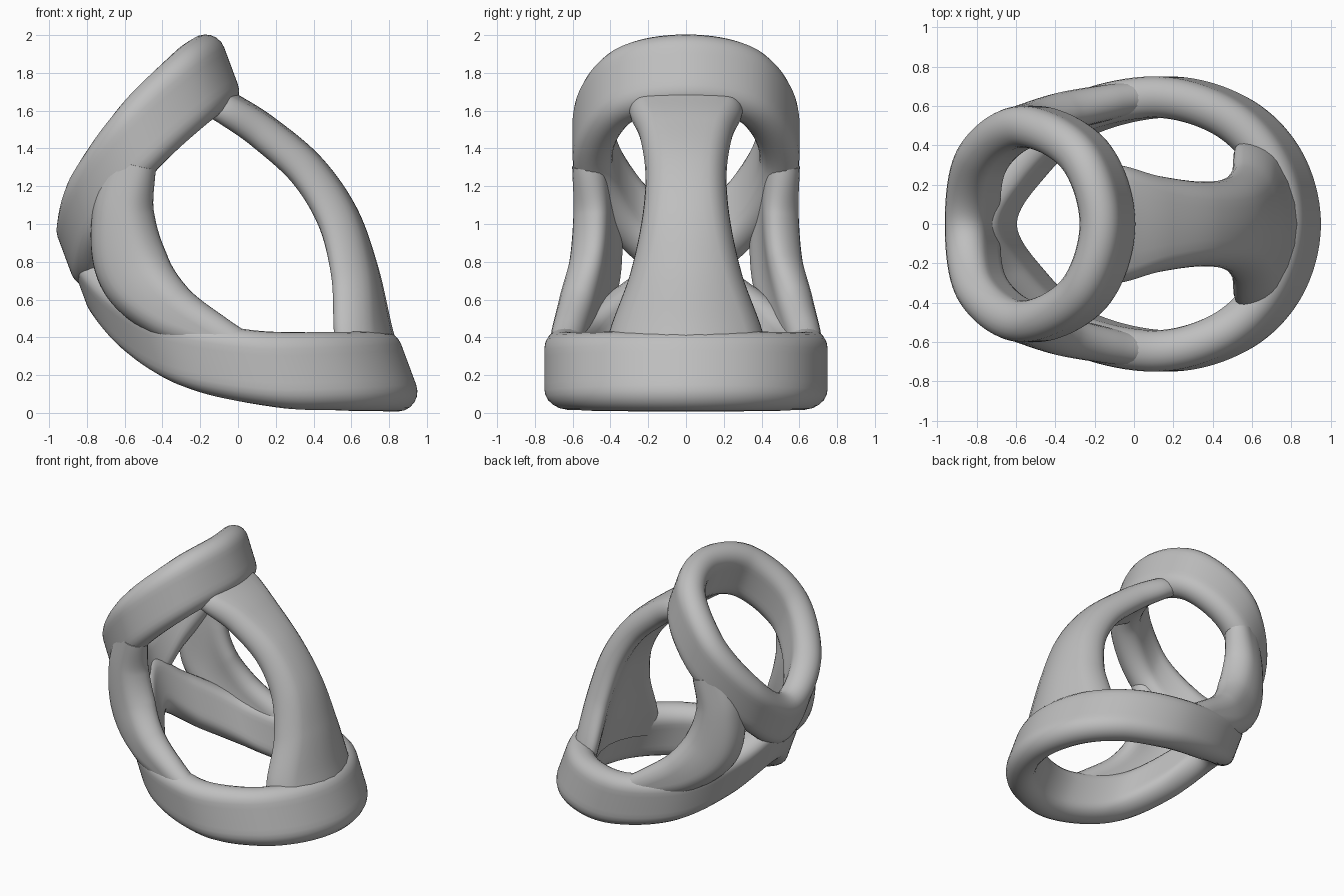
import bpy, bmesh, math
from mathutils import Vector

cube = bpy.data.objects.get("Cube")
if cube:
    bpy.data.objects.remove(cube, do_unlink=True)

grey = bpy.data.materials.new("plain_grey")
grey.use_nodes = True
colour = (0.52, 0.52, 0.52, 1)
grey.diffuse_color = colour
grey.node_tree.nodes["Principled BSDF"].inputs["Base Color"].default_value = colour


def spline(points, loop):
    """Smooth path through rows of x, y, z, half width, half thickness, sag."""
    pts = [Vector(p) for p in points]

    def phantom(end, nxt):
        if loop:
            v = nxt.copy()
            v[1] = -v[1]
            return v
        return 2 * end - nxt

    pts = [phantom(pts[0], pts[1])] + pts + [phantom(pts[-1], pts[-2])]
    out, steps = [], 14
    for i in range(1, len(pts) - 2):
        a, b, c, d = pts[i - 1:i + 3]
        for s in range(steps):
            t = s / steps
            out.append(0.5 * (2 * b + (c - a) * t + (2 * a - 5 * b + 4 * c - d) * t ** 2
                              + (3 * b - a - 3 * c + d) * t ** 3))
    out.append(pts[-2])
    return out


def sweep(name, points, axis, axis_is_width=True, loop=False, mirror=False):
    """Sweep a round-edged strip along a path."""
    path = spline(points, loop)
    axis = Vector(axis).normalized()
    bm = bmesh.new()
    rings = []
    last = len(path) - 1
    for i, p in enumerate(path):
        tangent = (path[min(i + 1, last)] - path[max(i - 1, 0)]).to_3d().normalized()
        if loop and i in (0, last):
            tangent = Vector((0, 1 if i == 0 else -1, 0))
        if axis_is_width:
            width, normal = axis, tangent.cross(axis).normalized()
        else:
            width, normal = axis.cross(tangent).normalized(), axis
        half, r, sag = p[3], p[4], p[5]
        flat = half - r
        section = []
        for side in (1, -1):
            for k in range(11):
                ang = math.pi * (k / 10 - 0.5)
                section.append((side * (flat + r * math.cos(ang)), side * r * math.sin(ang)))
            for k in range(1, 6):
                section.append((side * flat * (1 - k / 3), side * r))
        ring = []
        for a, b in section:
            v = p.to_3d() + width * a + normal * (b - sag * (a / half) ** 2)
            if loop:
                v.y = max(v.y, 0) if i not in (0, last) else 0
            ring.append(bm.verts.new(v))
        rings.append(ring)
    n = len(rings[0])
    for r0, r1 in zip(rings, rings[1:]):
        for j in range(n):
            bm.faces.new((r0[j], r0[(j + 1) % n], r1[(j + 1) % n], r1[j]))
    if not loop:
        bm.faces.new(rings[0])
        bm.faces.new(rings[-1])
    bmesh.ops.remove_doubles(bm, verts=bm.verts, dist=0.0005)
    bmesh.ops.recalc_face_normals(bm, faces=bm.faces)
    mesh = bpy.data.meshes.new(name)
    bm.to_mesh(mesh)
    bm.free()
    mesh.materials.append(grey)
    obj = bpy.data.objects.new(name, mesh)
    bpy.context.collection.objects.link(obj)
    if mirror:
        mod = obj.modifiers.new("mirror", 'MIRROR')
        mod.use_axis = (False, True, False)
        mod.merge_threshold = 0.001
    bpy.ops.object.select_all(action='DESELECT')
    obj.select_set(True)
    bpy.context.view_layer.objects.active = obj
    bpy.ops.object.shade_smooth_by_angle(angle=math.radians(40))


def band(points, half):
    return [(*p, half, 0.105, 0) for p in points]


lean = (0.35, 0, -0.94)

# Large lower band, rising to a narrow tip at -x
sweep("lower_ring", band([
    (0.805, 0, 0.22), (0.72, 0.32, 0.22), (0.49, 0.55, 0.22), (0.13, 0.645, 0.235),
    (-0.3, 0.54, 0.33), (-0.59, 0.28, 0.52), (-0.74, 0, 0.71)], 0.22),
    lean, loop=True, mirror=True)

# Smaller tilted upper band
sweep("upper_ring", band([
    (-0.135, 0, 1.8), (-0.25, 0.35, 1.72), (-0.54, 0.495, 1.44),
    (-0.77, 0.33, 1.1), (-0.82, 0, 0.87)], 0.21),
    lean, loop=True, mirror=True)

# Broad hourglass strut joining the two rings at +x
sweep("wide_strut", [
    (0.76, 0, 0.28, 0.43, 0.1, 0.17), (0.715, 0, 0.45, 0.41, 0.1, 0.16),
    (0.645, 0, 0.75, 0.3, 0.1, 0.1), (0.54, 0, 1.04, 0.235, 0.1, 0.06),
    (0.37, 0, 1.29, 0.215, 0.095, 0.04), (0.14, 0, 1.49, 0.245, 0.09, 0.03),
    (-0.03, 0, 1.61, 0.295, 0.08, 0.04), (-0.12, 0, 1.67, 0.3, 0.07, 0.06)],
    (0, -1, 0))

# Curved side struts wrapping inward from the upper ring to the lower ring
sweep("side_strut", [
    (-0.56, 0.5, 1.32, 0.13, 0.09, 0), (-0.62, 0.485, 1.05, 0.17, 0.1, 0.04),
    (-0.57, 0.505, 0.76, 0.2, 0.1, 0.05), (-0.38, 0.565, 0.55, 0.16, 0.1, 0.02),
    (-0.12, 0.62, 0.41, 0.11, 0.09, 0), (0.05, 0.645, 0.31, 0.1, 0.08, 0)],
    (-0.35, 1, 0), axis_is_width=False, mirror=True)
